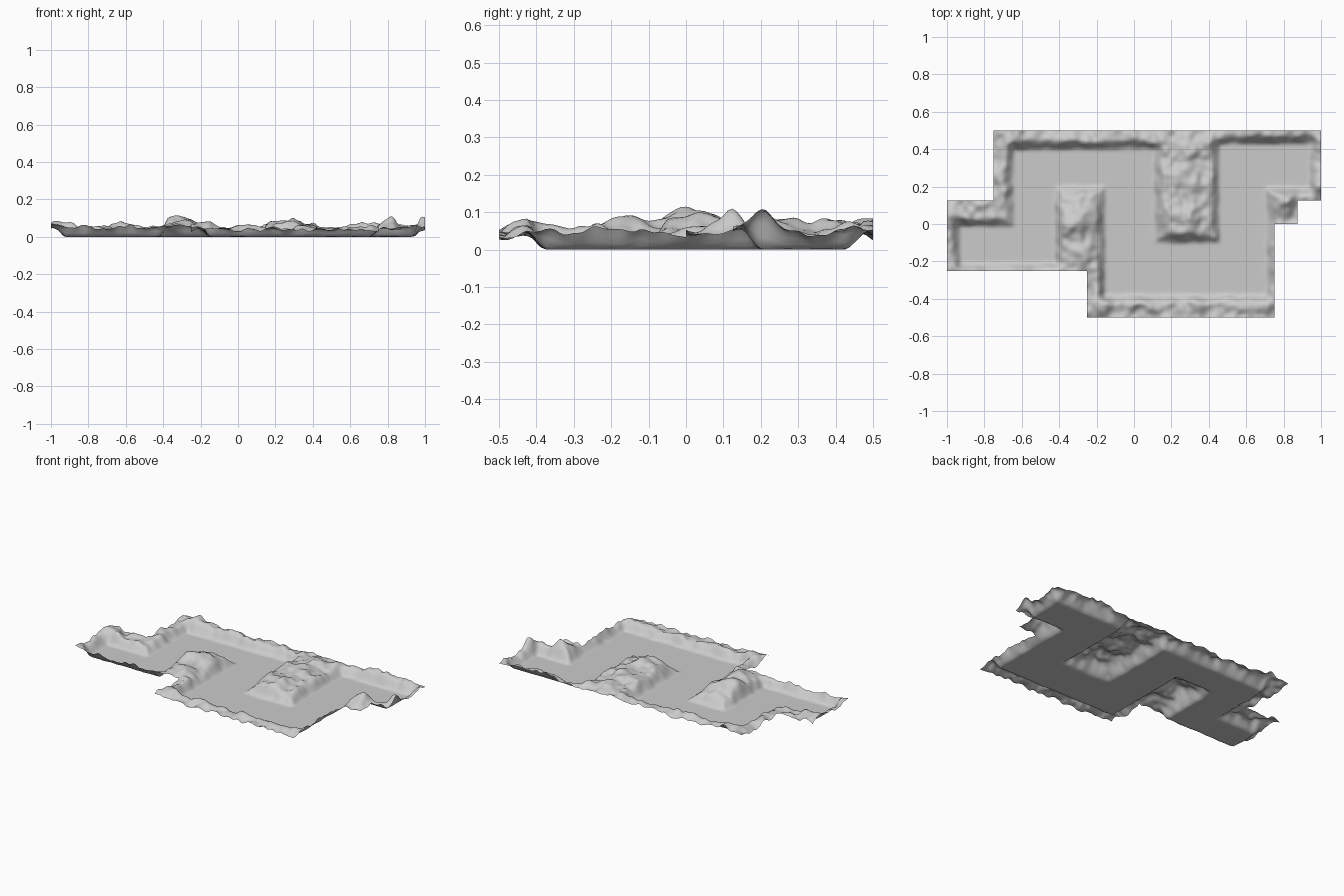
import bpy, bmesh, math
from mathutils import noise, Vector

if "Cube" in bpy.data.objects:
    bpy.data.objects.remove(bpy.data.objects["Cube"])

STEP = 0.0125

# Map footprint as rectangles (x0, x1, y0, y1)
FOOTPRINT = [(-1, -0.25, -0.25, 0.125), (-0.75, 1, 0.125, 0.5),
             (-0.25, 0.75, -0.5, 0.125), (0.75, 0.875, 0, 0.125)]

# Flat winding path through the rocks
PATH = [(-0.92, -0.43, -0.2, -0.02), (-0.635, -0.43, -0.2, 0.39),
        (-0.635, 0.1, 0.21, 0.39), (-0.145, 0.1, -0.37, 0.39),
        (-0.145, 0.69, -0.37, -0.11), (0.465, 0.7, -0.37, 0.42),
        (0.465, 0.93, 0.205, 0.42)]

# Broad peaks added to the rocks (x, y, radius, height)
PEAKS = [(-0.31, 0.02, 0.09, 0.06), (-0.3, -0.14, 0.08, 0.045),
         (0.28, 0.03, 0.09, 0.05), (0.27, 0.22, 0.09, 0.045),
         (0.27, 0.4, 0.08, 0.035), (-0.97, 0.08, 0.06, 0.045),
         (-0.97, -0.23, 0.06, 0.04), (-0.56, 0.47, 0.12, 0.025),
         (0.82, 0.12, 0.05, 0.05), (0.97, 0.2, 0.07, 0.03),
         (-0.2, -0.45, 0.06, 0.03), (0.7, 0.47, 0.2, 0.02)]


def path_distance(x, y):
    best = 9.0
    for x0, x1, y0, y1 in PATH:
        dx = max(x0 - x, 0, x - x1)
        dy = max(y0 - y, 0, y - y1)
        best = min(best, math.hypot(dx, dy))
    return best


def height(x, y):
    wobble = 0.012 * noise.noise(Vector((x * 14, y * 14, 3)))
    d = path_distance(x, y)
    if d <= 0:
        return 0.0
    t = min(max(d + wobble * min(1, d / 0.02), 0) / 0.06, 1)
    rise = t * t * (3 - 2 * t)
    h = 0.052
    for px, py, r, a in PEAKS:
        h += a * math.exp(-((x - px) ** 2 + (y - py) ** 2) / (r * r))
    h += 0.022 * noise.noise(Vector((x * 11, y * 11, 0.5)))
    h += 0.016 * noise.noise(Vector((x * 24, y * 24, 7.5)))
    # Outer rim falls away a little beyond the ridge
    h -= 0.25 * max(0, min(d, 0.11) - 0.075)
    return max(0, rise * h)


def inside(x, y):
    return any(a < x < b and c < y < d for a, b, c, d in FOOTPRINT)


# Terrain sheet: grid cells within the footprint, raised by the height function
bm = bmesh.new()
verts = {}


def vert(i, j):
    if (i, j) not in verts:
        x, y = -1 + i * STEP, -0.5 + j * STEP
        verts[i, j] = bm.verts.new((x, y, height(x, y)))
    return verts[i, j]


for i in range(round(2 / STEP)):
    for j in range(round(1 / STEP)):
        if inside(-1 + (i + 0.5) * STEP, -0.5 + (j + 0.5) * STEP):
            bm.faces.new((vert(i, j), vert(i + 1, j),
                          vert(i + 1, j + 1), vert(i, j + 1)))

mesh = bpy.data.meshes.new("rocky_path_terrain")
bm.to_mesh(mesh)
bm.free()
for p in mesh.polygons:
    p.use_smooth = True
terrain = bpy.data.objects.new("rocky_path_terrain", mesh)
bpy.context.collection.objects.link(terrain)
